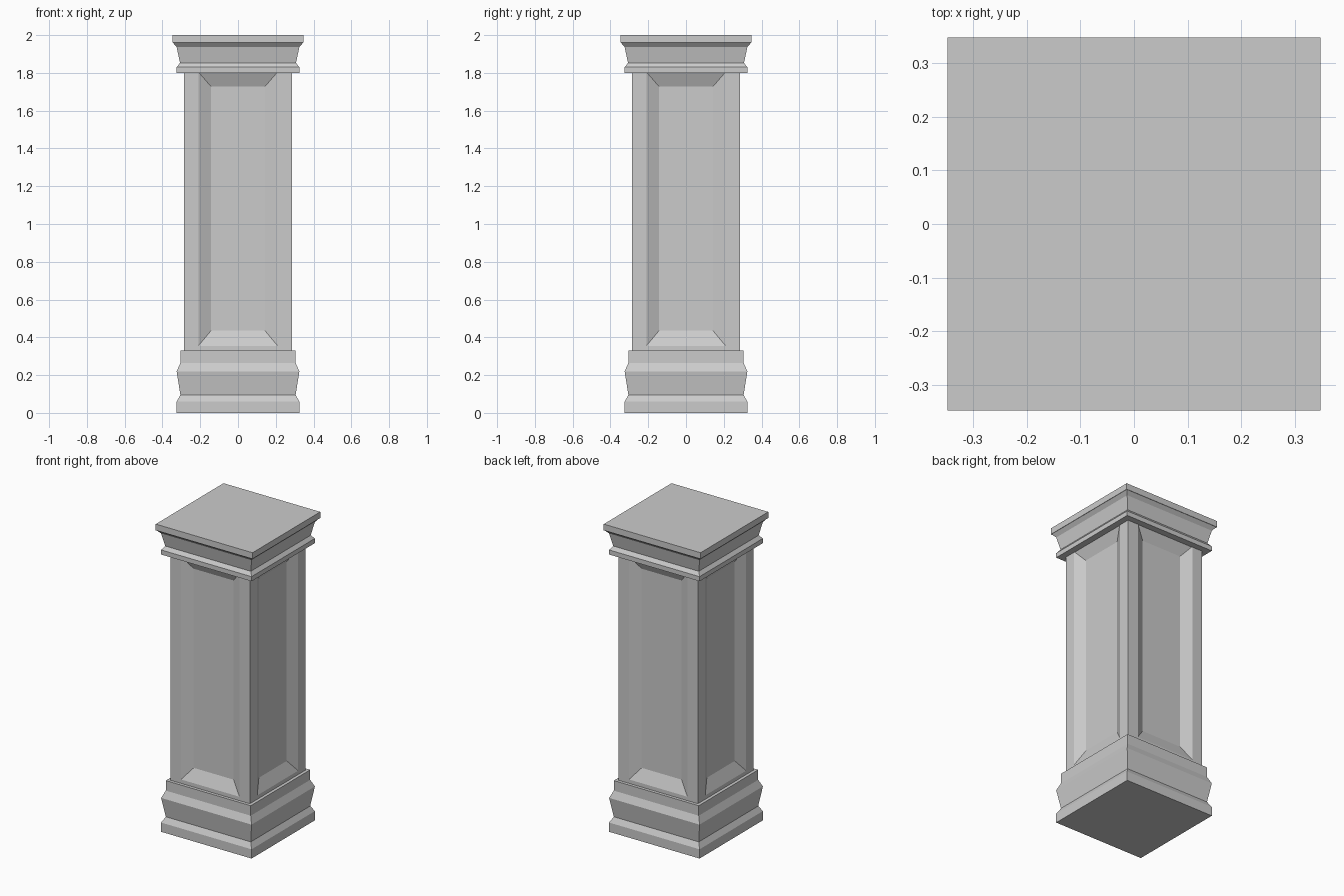
import bpy
import bmesh
import math
from mathutils import Matrix

if "Cube" in bpy.data.objects:
    bpy.data.objects.remove(bpy.data.objects["Cube"], do_unlink=True)

# Single stone colour
stone = bpy.data.materials.new("grey_stone")
stone.use_nodes = True
colour = (0.6, 0.6, 0.6, 1.0)
stone.diffuse_color = colour
stone.node_tree.nodes["Principled BSDF"].inputs["Base Color"].default_value = colour


def finish(bm, name):
    bmesh.ops.remove_doubles(bm, verts=bm.verts, dist=0.0001)
    bmesh.ops.recalc_face_normals(bm, faces=bm.faces)
    mesh = bpy.data.meshes.new(name)
    bm.to_mesh(mesh)
    bm.free()
    mesh.materials.append(stone)
    bpy.context.collection.objects.link(bpy.data.objects.new(name, mesh))


def bridge(bm, ring_a, ring_b):
    for i in range(4):
        j = (i + 1) % 4
        bm.faces.new((ring_a[i], ring_a[j], ring_b[j], ring_b[i]))


def square_moulding(name, profile):
    """Closed square solid from (half width, height) pairs."""
    bm = bmesh.new()
    rings = [[bm.verts.new((sx * h, sy * h, z))
              for sx, sy in ((-1, -1), (1, -1), (1, 1), (-1, 1))]
             for h, z in profile]
    for a, b in zip(rings, rings[1:]):
        bridge(bm, a, b)
    bm.faces.new(rings[0])
    bm.faces.new(rings[-1])
    finish(bm, name)


def panelled_shaft(name, half, bottom, top, panel_rings):
    """Square shaft with a sunken, bevelled panel on each side."""
    bm = bmesh.new()
    outlines = [(half, bottom, top, 0)] + panel_rings
    for side in range(4):
        turn = Matrix.Rotation(side * math.pi / 2, 3, "Z")
        rings = []
        for w, low, high, depth in outlines:
            corners = ((-w, low), (w, low), (w, high), (-w, high))
            rings.append([bm.verts.new(turn @ Matrix.Translation((x, depth - half, z)).translation)
                          for x, z in corners])
        for a, b in zip(rings, rings[1:]):
            bridge(bm, a, b)
        bm.faces.new(rings[-1])
    # Close both ends
    bmesh.ops.remove_doubles(bm, verts=bm.verts, dist=0.0001)
    bmesh.ops.holes_fill(bm, edges=[e for e in bm.edges if e.is_boundary], sides=4)
    finish(bm, name)


# Stepped plinth
square_moulding("base", [(0.325, 0), (0.325, 0.06), (0.305, 0.095),
                         (0.325, 0.22), (0.305, 0.265), (0.305, 0.33)])

# Shaft with recessed panels
panelled_shaft("shaft", 0.285, 0.33, 1.83,
               [(0.21, 0.355, 1.805, 0), (0.143, 0.435, 1.728, 0.035)])

# Flared capital
square_moulding("capital", [(0.325, 1.80), (0.325, 1.83), (0.307, 1.853), (0.325, 1.937),
                            (0.345, 1.96), (0.3475, 1.96), (0.3475, 2.0)])
